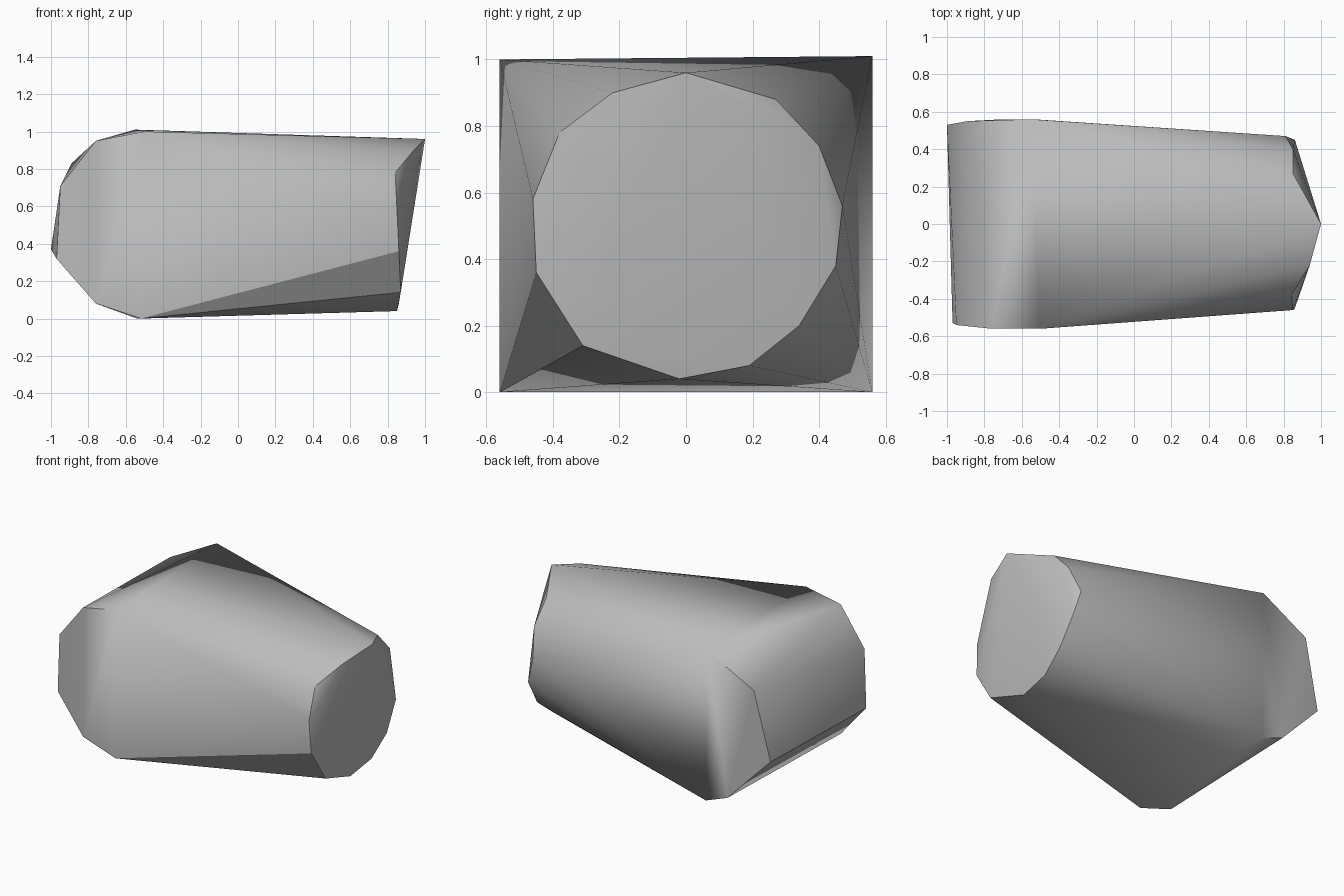
import bpy
import bmesh
import math

cube = bpy.data.objects.get("Cube")
if cube:
    bpy.data.objects.remove(cube, do_unlink=True)


def make_material(name, colour):
    material = bpy.data.materials.new(name)
    material.use_nodes = True
    material.diffuse_color = colour
    material.node_tree.nodes["Principled BSDF"].inputs["Base Color"].default_value = colour
    return material


def hull_object(name, points, material):
    """Stretch one closed convex skin around the given outlines."""
    mesh = bpy.data.meshes.new(name)
    bm = bmesh.new()
    for point in points:
        bm.verts.new(point)
    bmesh.ops.convex_hull(bm, input=bm.verts[:])
    loose = [v for v in bm.verts if not v.link_faces]
    bmesh.ops.delete(bm, geom=loose, context="VERTS")
    bmesh.ops.recalc_face_normals(bm, faces=bm.faces[:])
    bm.to_mesh(mesh)
    bm.free()
    mesh.materials.append(material)
    obj = bpy.data.objects.new(name, mesh)
    bpy.context.collection.objects.link(obj)
    return obj


# Wide rounded end: outline of the front wall, then of the back wall
front_wall = [(-0.5, -0.56, 1.0), (-0.76, -0.56, 0.95), (-0.95, -0.54, 0.71),
              (-0.97, -0.53, 0.32), (-0.76, -0.56, 0.08), (-0.52, -0.56, 0)]
back_wall = [(-0.55, 0.56, 1.01), (-0.89, 0.55, 0.83), (-1, 0.53, 0.37),
             (-0.7, 0.56, 0.06), (-0.54, 0.56, 0)]

# Narrow round end: rim from its peak, down the front side and up the back
rim = [(1, 0, 0.96), (0.94, -0.22, 0.9), (0.84, -0.38, 0.78),
       (0.85, -0.46, 0.58), (0.86, -0.45, 0.36), (0.87, -0.31, 0.14),
       (0.85, -0.02, 0.04), (0.86, 0.19, 0.08), (0.87, 0.34, 0.2),
       (0.86, 0.45, 0.38), (0.81, 0.47, 0.56), (0.85, 0.4, 0.74),
       (0.85, 0.27, 0.88)]

grey = make_material("plain grey", (0.5, 0.5, 0.5, 1))
body = hull_object("tapered_body", front_wall + back_wall + rim, grey)

# Soft shading along the taper, crisp edges around both ends
bpy.ops.object.select_all(action="DESELECT")
body.select_set(True)
bpy.context.view_layer.objects.active = body
bpy.ops.object.shade_smooth_by_angle(angle=math.radians(30))
